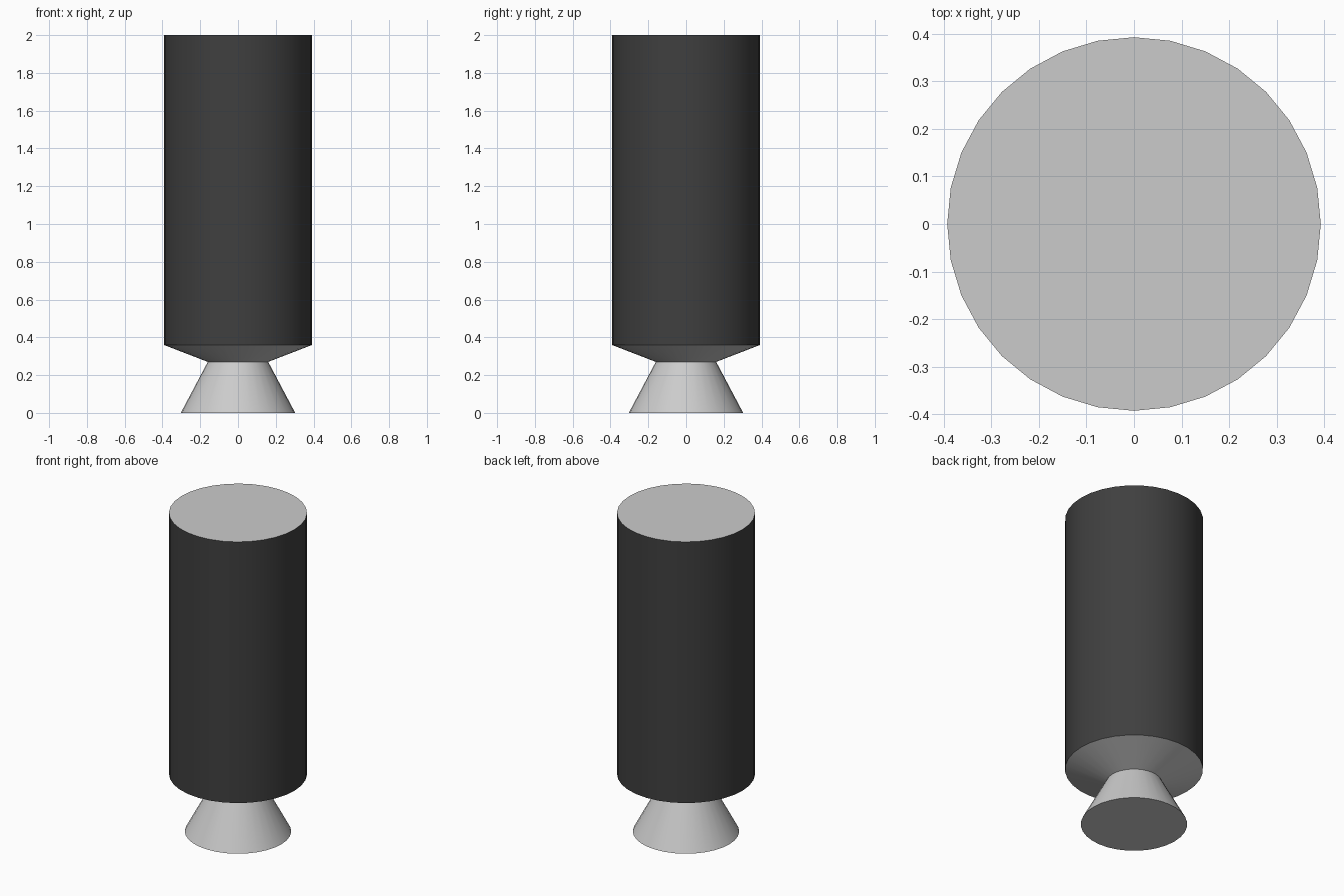
import bpy, bmesh
from math import cos, sin, tau, radians

if "Cube" in bpy.data.objects:
    bpy.data.objects.remove(bpy.data.objects["Cube"])

SIDES = 32


def lathe(name, profile, cap_bottom=False, cap_top=False, material=None):
    """Revolve (radius, z) points around z, with optional flat end caps."""
    bm = bmesh.new()
    rings = [[bm.verts.new((r * cos(tau * i / SIDES), r * sin(tau * i / SIDES), z))
              for i in range(SIDES)] for r, z in profile]
    for low, high in zip(rings, rings[1:]):
        for i in range(SIDES):
            j = (i + 1) % SIDES
            bm.faces.new((low[i], low[j], high[j], high[i]))
    if cap_bottom:
        bm.faces.new(rings[0][::-1])
    if cap_top:
        bm.faces.new(rings[-1])
    mesh = bpy.data.meshes.new(name)
    bm.to_mesh(mesh)
    bm.free()
    if material:
        mesh.materials.append(material)
    obj = bpy.data.objects.new(name, mesh)
    bpy.context.collection.objects.link(obj)
    bpy.ops.object.select_all(action='DESELECT')
    obj.select_set(True)
    bpy.context.view_layer.objects.active = obj
    bpy.ops.object.shade_smooth_by_angle(angle=radians(30))
    return obj


dark = bpy.data.materials.new("dark_casing")
dark.diffuse_color = (0.05, 0.05, 0.05, 1)
dark.use_nodes = True
dark.node_tree.nodes["Principled BSDF"].inputs["Base Color"].default_value = dark.diffuse_color

# Flared engine bell, closed at the exit
lathe("nozzle", [(0.303, 0), (0.16, 0.27)], cap_bottom=True)
# Shallow cone joining the bell to the casing
lathe("tank_base", [(0.16, 0.27), (0.393, 0.36)])
# Dark cylindrical casing
lathe("tank_wall", [(0.393, 0.36), (0.393, 2.0)], material=dark)
# Flat grey lid
lathe("tank_top", [(0.393, 2.0)], cap_top=True)
